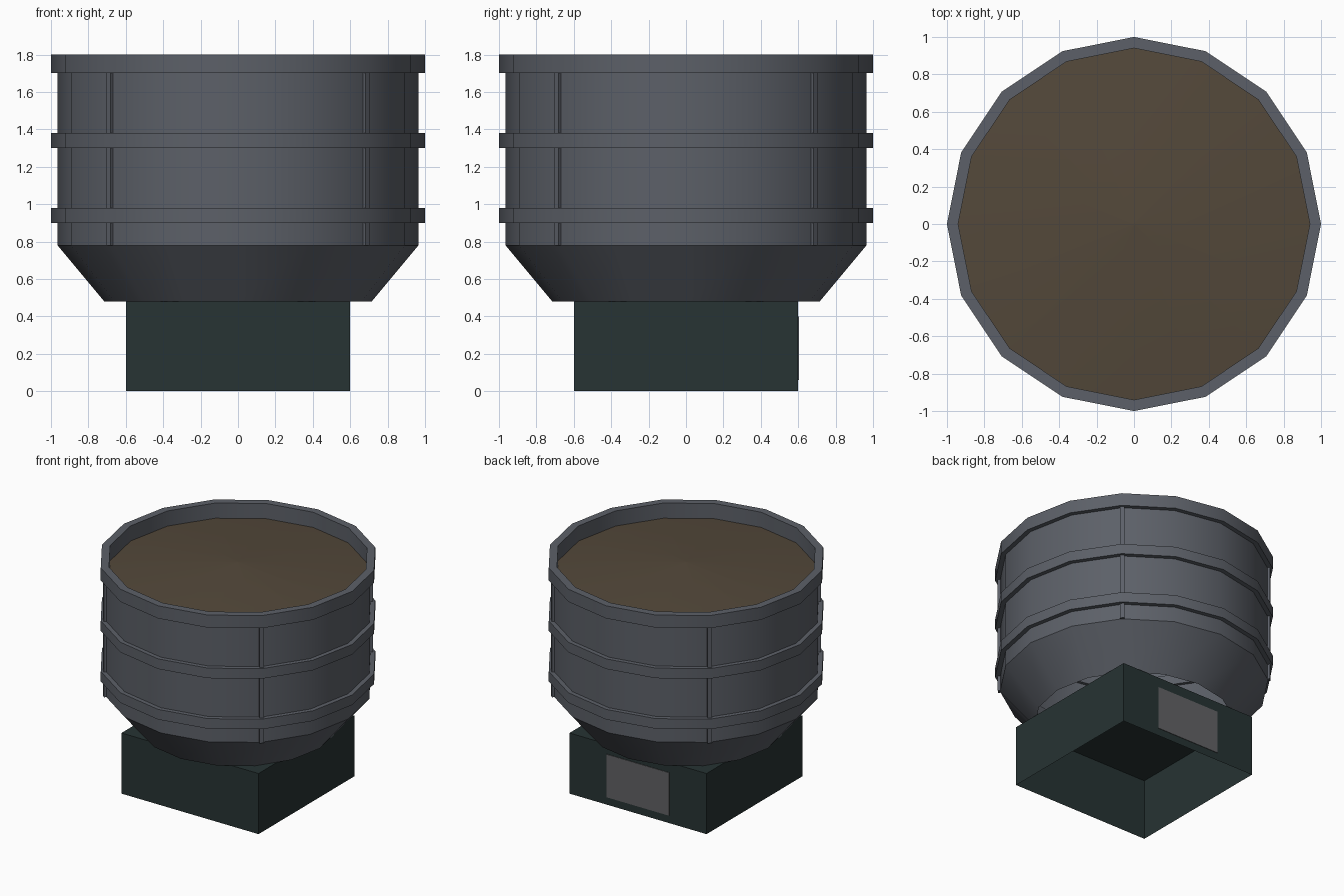
import bpy, bmesh, math
from mathutils import Matrix

if "Cube" in bpy.data.objects:
    bpy.data.objects.remove(bpy.data.objects["Cube"])

SIDES = 16


def material(name, rgb):
    m = bpy.data.materials.new(name)
    m.diffuse_color = (*rgb, 1.0)
    m.use_nodes = True
    m.node_tree.nodes["Principled BSDF"].inputs["Base Color"].default_value = m.diffuse_color
    return m


GREY = material("slate grey", (0.107, 0.117, 0.138))
GREEN = material("dark green", (0.020, 0.033, 0.033))
BROWN = material("soil brown", (0.087, 0.065, 0.042))
PANEL = material("panel grey", (0.122, 0.122, 0.130))


def finish(name, bm, mat, smooth=False):
    me = bpy.data.meshes.new(name)
    bm.to_mesh(me)
    bm.free()
    me.materials.append(mat)
    ob = bpy.data.objects.new(name, me)
    bpy.context.collection.objects.link(ob)
    if smooth:
        bpy.ops.object.select_all(action='DESELECT')
        ob.select_set(True)
        bpy.context.view_layer.objects.active = ob
        bpy.ops.object.shade_smooth_by_angle(angle=math.radians(30))
    return ob


def lathe(name, profile, mat, closed=False, cap=False):
    """Spin a (radius, height) profile around z."""
    bm = bmesh.new()
    rings = []
    for r, z in profile:
        angles = [2 * math.pi * i / SIDES for i in range(SIDES)]
        rings.append([bm.verts.new((r * math.cos(a), r * math.sin(a), z)) for a in angles])
    pairs = list(zip(rings, rings[1:]))
    if closed:
        pairs.append((rings[-1], rings[0]))
    for a, b in pairs:
        for i in range(SIDES):
            j = (i + 1) % SIDES
            bm.faces.new((a[i], a[j], b[j], b[i]))
    if cap:
        bm.faces.new(rings[-1])
    return finish(name, bm, mat, True)


def box(name, lo, hi, mat, turn=0.0, open_bottom=False):
    bm = bmesh.new()
    bmesh.ops.create_cube(bm, size=1)
    for v in bm.verts:
        v.co = [l + (c + 0.5) * (h - l) for c, l, h in zip(v.co, lo, hi)]
    if open_bottom:
        down = [f for f in bm.faces if f.normal.z < -0.5]
        bmesh.ops.delete(bm, geom=down, context='FACES_ONLY')
    bm.transform(Matrix.Rotation(turn, 4, 'Z'))
    return finish(name, bm, mat)


# Pot shell, open at the bottom
lathe("pot_body", [(0.715, 0.48), (0.965, 0.78), (0.965, 1.72)], GREY)

# Two hoops and the thick top rim
for name, z in (("lower_hoop", 0.90), ("middle_hoop", 1.30)):
    lathe(name, [(0.94, z), (1, z), (1, z + 0.08), (0.94, z + 0.08)], GREY, closed=True)
lathe("top_rim", [(0.94, 1.67), (0.96, 1.67), (0.96, 1.70), (1, 1.70), (1, 1.80), (0.94, 1.80)],
      GREY, closed=True)

# Gently mounded soil
lathe("soil", [(0.96, 1.678), (0.01, 1.766)], BROWN, cap=True)

# Vertical ribs on the four diagonals
for k in range(4):
    box(f"rib_{k + 1}", (0.94, -0.016, 0.78), (0.98, 0.016, 1.71), GREY,
        turn=math.radians(45 + 90 * k))

# Hollow square base with a panel on its back
box("base", (-0.6, -0.6, 0), (0.6, 0.6, 0.48), GREEN, open_bottom=True)
box("back_panel", (-0.275, 0.599, 0.06), (0.275, 0.604, 0.40), PANEL)
